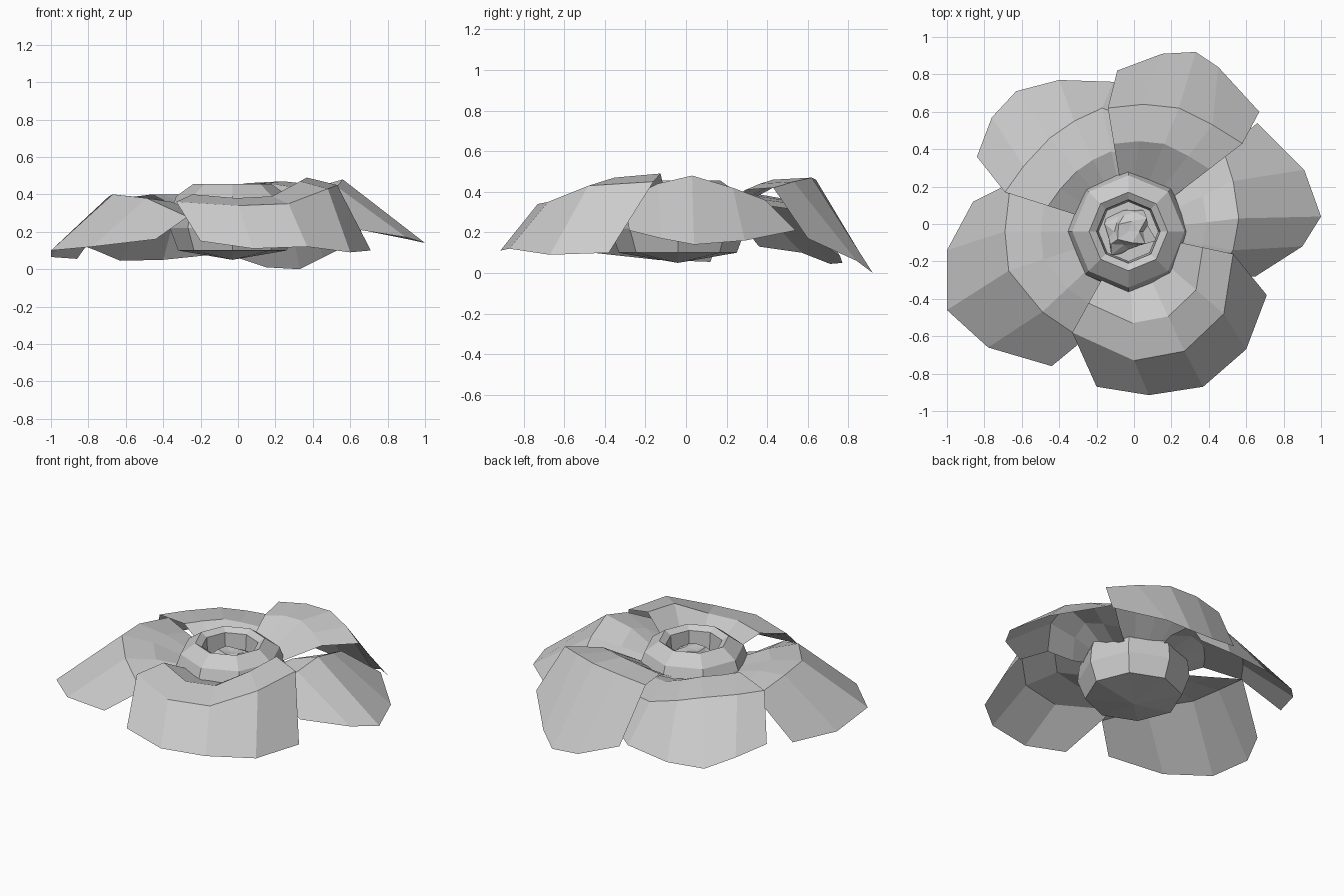
import bpy, bmesh, math, random
from mathutils import Vector

cube = bpy.data.objects.get("Cube")
if cube:
    bpy.data.objects.remove(cube)

CENTRE = Vector((-.03, -.04, 0))

grey = bpy.data.materials.new("pale_grey")
grey.use_nodes = True
grey.diffuse_color = (.6, .6, .6, 1)
grey.node_tree.nodes["Principled BSDF"].inputs["Base Color"].default_value = (.6, .6, .6, 1)


def finish(name, bm):
    mesh = bpy.data.meshes.new(name)
    bmesh.ops.recalc_face_normals(bm, faces=bm.faces)
    bm.to_mesh(mesh)
    bm.free()
    mesh.materials.append(grey)
    obj = bpy.data.objects.new(name, mesh)
    bpy.context.collection.objects.link(obj)
    return obj


def bridge(bm, rows, closed=False):
    """Join neighbouring rows of points with quads."""
    rows = [[bm.verts.new(p) for p in row] for row in rows]
    for a, b in zip(rows, rows[1:]):
        n = len(a)
        for i in range(n if closed else n - 1):
            j = (i + 1) % n
            bm.faces.new((a[i], a[j], b[j], b[i]))
    return rows


def petal(name, tip, fold, inner_lift, inner_reach=.71):
    """Sheet rising from the cup to a fold, then drooping to its tip."""
    tip, fold = [Vector(p) for p in tip], [Vector(p) for p in fold]

    def shrink(p, k, z):
        q = CENTRE.lerp(p, k)
        q.z = z
        return q

    inner = [shrink(p, inner_reach, p.z + inner_lift) for p in fold]
    base = [shrink(p, .36, .3) for p in fold]
    bm = bmesh.new()
    bridge(bm, [base, inner, fold, tip])
    # petals are open sheets: keep the outside facing up
    obj = finish(name, bm)
    if sum(f.normal.z for f in obj.data.polygons) < 0:
        obj.data.flip_normals()


petal("front_petal",
      [(-.2, -.87, .15), (.08, -.915, .11), (.37, -.87, .12), (.6, -.67, .09), (.71, -.38, .1)],
      [(-.33, -.58, .36), (0, -.73, .34), (.27, -.68, .35), (.48, -.48, .43), (.53, -.16, .45)],
      .04)
petal("left_petal",
      [(.65, -.28, .21), (.9, -.12, .17), (1, .04, .14), (.91, .29, .16), (.66, .54, .21)],
      [(.42, -.3, .36), (.53, -.14, .44), (.56, .03, .48), (.53, .23, .42), (.48, .39, .36)],
      -.05)
petal("back_petal",
      [(.67, .6, .17), (.45, .84, .06), (.33, .92, 0), (.15, .91, .01), (-.09, .82, .09)],
      [(.58, .43, .42), (.42, .53, .45), (.24, .62, .47), (.05, .64, .46), (-.14, .62, .43)],
      -.01)
petal("back_right_petal",
      [(.05, .68, .14), (-.11, .76, .08), (-.4, .77, .05), (-.63, .71, .045),
       (-.76, .57, .1), (-.84, .36, .13)],
      [(.02, .55, .31), (-.17, .62, .33), (-.32, .55, .35), (-.45, .46, .37),
       (-.59, .31, .37), (-.69, .17, .37)],
      .03, .65)
petal("right_petal",
      [(-.86, .12, .055), (-1, -.14, .065), (-1, -.46, .1), (-.78, -.66, .12), (-.44, -.76, .16)],
      [(-.66, .22, .34), (-.69, -.04, .39), (-.67, -.25, .4), (-.49, -.47, .38), (-.27, -.62, .28)],
      -.02)

# Eight sided cup with a domed lip and a hollow middle
SIDES = 8
profile = [(.29, .1), (.335, .22), (.325, .32), (.3, .39),
           (.21, .455), (.17, .43), (.16, .3)]
bm = bmesh.new()
rings = bridge(bm, [[CENTRE + Vector((r * math.cos(math.tau * i / SIDES),
                                      r * math.sin(math.tau * i / SIDES), z))
                     for i in range(SIDES)] for r, z in profile], closed=True)
# pointed underside and closed floor
for ring, z in ((rings[0], .05), (rings[-1], .3)):
    hub = bm.verts.new(CENTRE + Vector((0, 0, z)))
    for i in range(SIDES):
        bm.faces.new((ring[i], ring[(i + 1) % SIDES], hub))
finish("cup", bm)

# Crumpled heart filling the hollow
random.seed(7)
bm = bmesh.new()
bmesh.ops.create_icosphere(bm, subdivisions=2, radius=.15)
for v in bm.verts:
    v.co *= random.uniform(.55, 1.15)
    v.co.z *= .6
    v.co += CENTRE + Vector((0, 0, .33))
finish("heart", bm)
